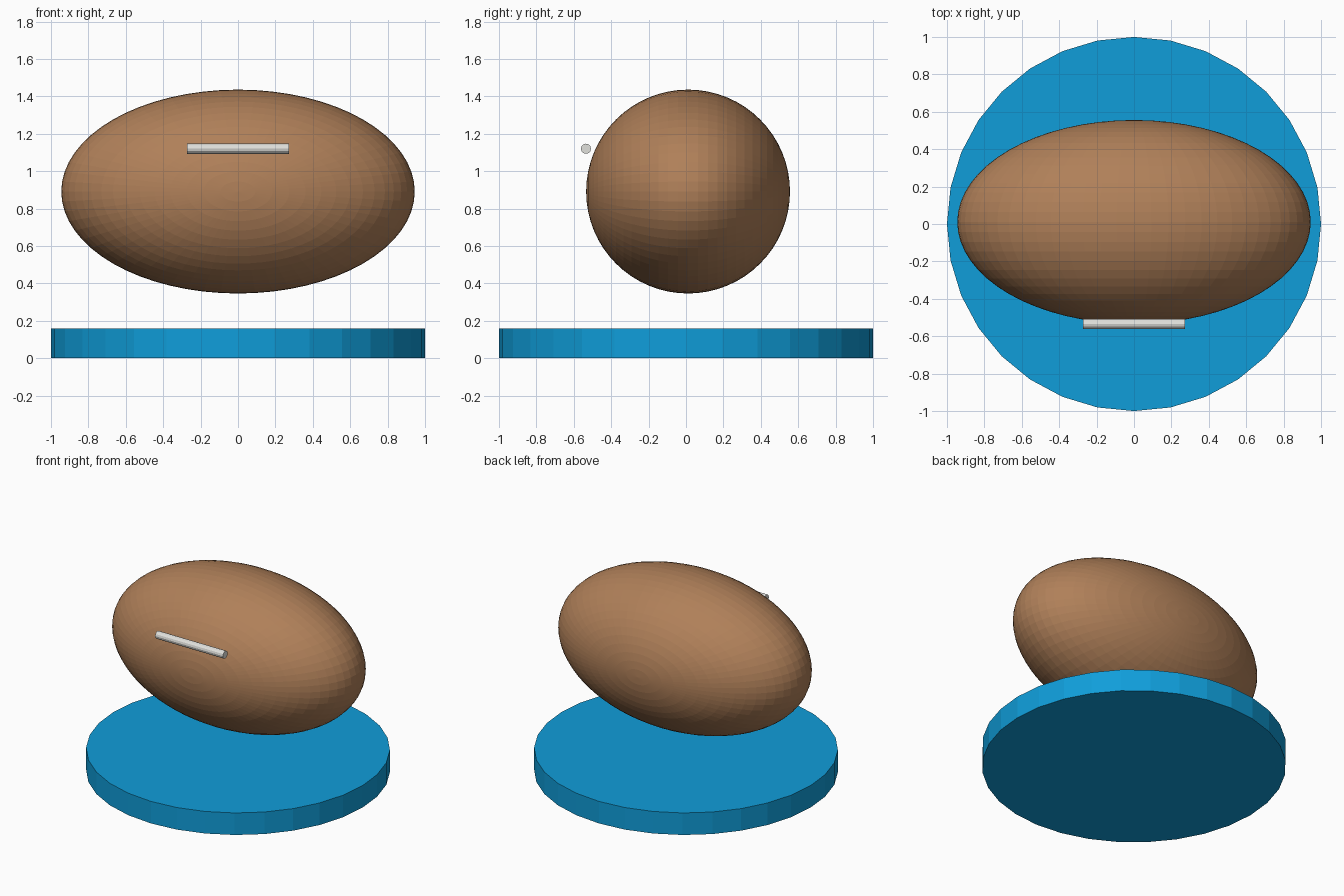
import bpy
import math

if "Cube" in bpy.data.objects:
    bpy.data.objects.remove(bpy.data.objects["Cube"])


def material(name, color):
    m = bpy.data.materials.new(name)
    m.diffuse_color = (*color, 1.0)
    m.use_nodes = True
    m.node_tree.nodes["Principled BSDF"].inputs["Base Color"].default_value = m.diffuse_color
    return m


def finish(name, mat):
    obj = bpy.context.object
    obj.name = name
    obj.data.materials.append(mat)
    return obj


blue = material("blue", (0.005, 0.34, 0.70))
brown = material("leather brown", (0.434, 0.216, 0.100))
white = material("lace white", (0.75, 0.75, 0.72))

# Flat round base
bpy.ops.mesh.primitive_cylinder_add(vertices=32, radius=1.0, depth=0.16,
                                    location=(0, 0, 0.08))
finish("base_disc", blue)

# Floating ball: faceted ellipsoid, poles facing front and back
bpy.ops.mesh.primitive_uv_sphere_add(segments=64, ring_count=32, radius=1.0,
                                     location=(0, 0.011, 0.891),
                                     rotation=(math.pi / 2, 0, 0))
ball = finish("ball", brown)
ball.scale = (0.945, 0.545, 0.545)

# Lace bar in front of the ball
bpy.ops.mesh.primitive_cylinder_add(vertices=12, radius=0.027, depth=0.545,
                                    location=(0, -0.535, 1.12),
                                    rotation=(0, math.pi / 2, 0))
finish("lace_bar", white)
